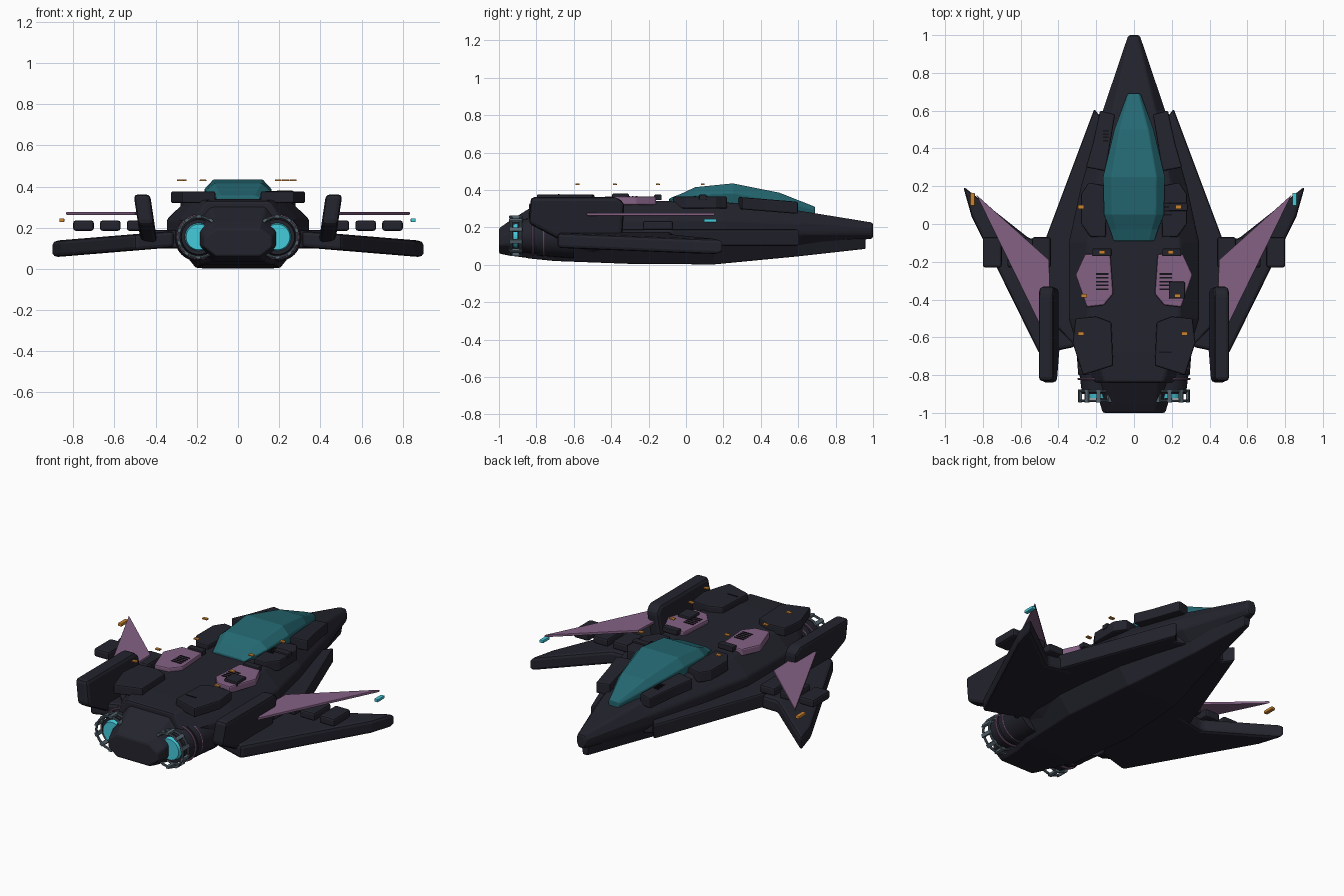
import bpy, bmesh, math
from mathutils import Vector, Matrix

cube = bpy.data.objects.get("Cube")
if cube:
    bpy.data.objects.remove(cube, do_unlink=True)


def material(name, r, g, b):
    m = bpy.data.materials.new(name)
    m.use_nodes = True
    m.diffuse_color = (r, g, b, 1)
    m.node_tree.nodes["Principled BSDF"].inputs["Base Color"].default_value = (r, g, b, 1)
    return m


DARK = material("dark hull", 0.017, 0.017, 0.027)
BLACK = material("black vent", 0.006, 0.006, 0.009)
MAUVE = material("mauve panel", 0.23, 0.12, 0.23)
TEAL = material("teal glass", 0.018, 0.14, 0.17)
STEEL = material("steel", 0.09, 0.13, 0.16)
CYAN = material("cyan glow", 0.06, 0.6, 0.72)
AMBER = material("amber light", 0.6, 0.23, 0.03)


def finish(bm, name, mat, bevel=0.0, mirror=False, smooth=False):
    bmesh.ops.recalc_face_normals(bm, faces=bm.faces)
    me = bpy.data.meshes.new(name)
    bm.to_mesh(me)
    bm.free()
    me.materials.append(mat)
    ob = bpy.data.objects.new(name, me)
    bpy.context.collection.objects.link(ob)
    if bevel:
        mod = ob.modifiers.new("Bevel", "BEVEL")
        mod.width, mod.segments, mod.limit_method = bevel, 2, "ANGLE"
        mod.angle_limit = math.radians(35)
    if mirror:
        ob.modifiers.new("Mirror", "MIRROR").use_bisect_axis[0] = False
    if smooth:
        bpy.ops.object.select_all(action="DESELECT")
        ob.select_set(True)
        bpy.context.view_layer.objects.active = ob
        bpy.ops.object.shade_smooth_by_angle(angle=math.radians(35))
    return ob


def skin(bm, rings):
    loops = [[bm.verts.new(p) for p in ring] for ring in rings]
    n = len(loops[0])
    for a, b in zip(loops, loops[1:]):
        for i in range(n):
            bm.faces.new((a[i], a[(i + 1) % n], b[(i + 1) % n], b[i]))
    bm.faces.new(loops[0])
    bm.faces.new(loops[-1])


def loft(name, mat, stations, section, bevel):
    """Stations are (y, half width, bottom, top); section is (x share, z share)."""
    bm = bmesh.new()
    pts = section + [(-x, z) for x, z in reversed(section)]
    skin(bm, [[(w * x, y, lo + (hi - lo) * z) for x, z in pts] for y, w, lo, hi in stations])
    return finish(bm, name, mat, bevel)


def slab(name, mat, outline, low, high, bevel=0.008, slope=0.0, mirror=True, pitch=0.0):
    """Plan outline raised from low to high, sloping with x and with y."""
    bm = bmesh.new()
    skin(bm, [[(x, y, z + slope * x + pitch * y) for x, y in outline] for z in (low, high)])
    return finish(bm, name, mat, bevel, mirror)


def box(name, mat, centre, size, bevel=0.0, mirror=False):
    bm = bmesh.new()
    bmesh.ops.create_cube(bm, size=1)
    bmesh.ops.scale(bm, vec=size, verts=bm.verts)
    bmesh.ops.translate(bm, vec=centre, verts=bm.verts)
    return finish(bm, name, mat, bevel, mirror)


ENGINE_X, ENGINE_Z = 0.19, 0.155


def drum(name, mat, y0, y1, r0, r1):
    """Engine section running along y, on both sides."""
    bm = bmesh.new()
    turn = [math.tau * i / 32 for i in range(32)]
    skin(bm, [[(ENGINE_X + r * math.cos(a), y, ENGINE_Z + r * math.sin(a)) for a in turn]
              for y, r in ((y0, r0), (y1, r1))])
    return finish(bm, name, mat, 0, True, True)


def hoop(name, mat, y, radius, tube):
    bm = bmesh.new()
    rings = []
    for i in range(32):
        a = math.tau * i / 32
        out = Vector((math.cos(a), 0, math.sin(a)))
        c = Vector((ENGINE_X, y, ENGINE_Z)) + out * radius
        rings.append([bm.verts.new(c + out * tube * math.cos(b) + Vector((0, tube * math.sin(b), 0)))
                      for b in (math.tau * j / 8 for j in range(8))])
    for i in range(32):
        a, b = rings[i], rings[(i + 1) % 32]
        for j in range(8):
            bm.faces.new((a[j], a[(j + 1) % 8], b[(j + 1) % 8], b[j]))
    return finish(bm, name, mat, 0, True, True)


# Fuselage, keel and tail block
loft("fuselage", DARK,
     [(1.0, 0.03, 0.14, 0.225), (0.6, 0.165, 0.1, 0.29), (0.2, 0.28, 0.07, 0.335),
      (-0.1, 0.345, 0.06, 0.34), (-0.5, 0.345, 0.05, 0.34), (-0.68, 0.29, 0.05, 0.34),
      (-0.84, 0.22, 0.04, 0.33)],
     [(0.6, 0), (1, 0.35), (1, 0.65), (0.7, 1)], 0.012)
loft("keel", DARK,
     [(0.96, 0.025, 0.085, 0.15), (0.6, 0.12, 0.045, 0.17), (0.15, 0.27, 0.002, 0.2),
      (-0.3, 0.33, 0.005, 0.2), (-0.7, 0.28, 0.02, 0.2), (-0.85, 0.21, 0.035, 0.18)],
     [(0.62, 0), (1, 0.8), (0.9, 1)], 0.01)
loft("tail_block", DARK,
     [(-0.8, 0.21, 0.03, 0.325), (-0.95, 0.18, 0.05, 0.23), (-1.0, 0.165, 0.06, 0.195)],
     [(0.65, 0), (1, 0.32), (1, 0.68), (0.65, 1)], 0.01)

# Canopy
loft("canopy", TEAL,
     [(0.69, 0.035, 0.27, 0.31), (0.5, 0.105, 0.28, 0.385), (0.25, 0.165, 0.31, 0.435),
      (0.05, 0.16, 0.32, 0.415), (-0.03, 0.13, 0.33, 0.378), (-0.09, 0.11, 0.33, 0.355)],
     [(0.9, 0), (1, 0.6), (0.72, 1)], 0.006)

# Side strakes, forward swept wings and upright fins
slab("strake", DARK, [(0.1, 0.58), (0.165, 0.55), (0.21, 0.61), (0.465, -0.07),
                      (0.45, -0.5), (0.31, -0.65), (0.1, -0.65)], 0.1, 0.19, 0.012)
slab("wing", DARK, [(0.28, -0.05), (0.47, -0.07), (0.55, -0.08), (0.905, 0.2), (0.86, 0.04),
                    (0.5, -0.69), (0.31, -0.65)], 0.13, 0.21, 0.018, -0.082)
bm = bmesh.new()
fin = [(-0.34, 0.15), (-0.33, 0.33), (-0.37, 0.362), (-0.83, 0.362), (-0.84, 0.22), (-0.65, 0.12)]
skin(bm, [[(x + 0.15 * (z - 0.25), y, z) for y, z in fin] for x in (0.41, 0.49)])
finish(bm, "fin", DARK, 0.02, True)

# Floating wing panels and wing equipment boxes
slab("wing_panel", MAUVE, [(0.835, 0.155), (0.45, -0.19), (0.445, -0.34), (0.5, -0.53)],
     0.262, 0.277, 0.003)
for x in (0.49, 0.62, 0.75):
    box("wing_box", DARK, (x, -0.15, 0.21), (0.1, 0.16, 0.05), 0.012, True)

# Raised deck plates
slab("rear_plate", DARK, [(0.12, -0.52), (0.2, -0.49), (0.31, -0.5), (0.325, -0.63),
                          (0.27, -0.8), (0.11, -0.75)], 0.32, 0.376)
slab("deck_panel", MAUVE, [(0.125, -0.16), (0.26, -0.16), (0.31, -0.27), (0.25, -0.44),
                           (0.16, -0.43), (0.11, -0.37)], 0.32, 0.364)
slab("middle_plate", DARK, [(0.14, 0.2), (0.24, 0.22), (0.28, 0.16), (0.28, 0.0),
                            (0.23, -0.07), (0.15, -0.07)], 0.3, 0.365)
slab("front_plate", DARK, [(0.1, 0.58), (0.18, 0.6), (0.22, 0.42), (0.255, 0.3),
                           (0.15, 0.28)], 0.32, 0.385, 0.008, 0, True, -0.08)
box("deck_box", DARK, (0.227, -0.35, 0.365), (0.085, 0.09, 0.03), 0.006)
for x, y in ((0.2, -0.15), (-0.17, -0.15), (0.235, 0.09)):
    box("light_base", DARK, (x, y, 0.36), (0.1, 0.04, 0.03), 0.005)

# Vent slits
for i in range(5):
    box("deck_vent", BLACK, (0.168, -0.265 - 0.02 * i, 0.364), (0.065, 0.009, 0.006), 0, True)
for i in range(4):
    box("left_vent", BLACK, (0.18, 0.05 + 0.02 * i, 0.366), (0.04, 0.008, 0.005))
    box("right_vent", BLACK, (-0.15, 0.44 + 0.018 * i, 0.349), (0.03, 0.008, 0.008))
box("plate_vent", BLACK, (0.165, -0.68, 0.376), (0.065, 0.008, 0.005))

# Marker lights
for y, left, right in ((0.09, 0.235, -0.28), (-0.15, 0.195, -0.17),
                       (-0.38, 0.23, -0.265), (-0.58, 0.268, -0.28)):
    for x in (left, right):
        box("marker_light", AMBER, (x, y, 0.43), (0.032, 0.02, 0.008), 0.002)
for name, mat, x in (("left_tip_light", CYAN, 0.85), ("right_tip_light", AMBER, -0.855)):
    box(name, mat, (x, 0.13, 0.236), (0.024, 0.068, 0.018), 0.004)

# Engines with hoops, clamps and glow
drum("engine_body", DARK, -0.6, -0.8, 0.12, 0.105)
drum("engine_nozzle", DARK, -0.8, -0.9, 0.098, 0.085)
drum("engine_glow", CYAN, -0.89, -0.925, 0.07, 0.062)
for y in (-0.76, -0.82):
    hoop("mauve_hoop", MAUVE, y, 0.104, 0.006)
for y in (-0.79, -0.885, -0.935):
    hoop("steel_hoop", STEEL, y, 0.098, 0.007)
bm = bmesh.new()
for i in range(10):
    a = math.tau * i / 10 + 0.3
    place = Matrix.Translation((ENGINE_X, -0.91, ENGINE_Z)) @ Matrix.Rotation(a, 4, "Y")
    place = place @ Matrix.Translation((0.1, 0, 0)) @ Matrix.Diagonal((0.016, 0.07, 0.022, 1))
    bmesh.ops.create_cube(bm, size=1, matrix=place)
finish(bm, "engine_clamps", STEEL, 0.003, True)
